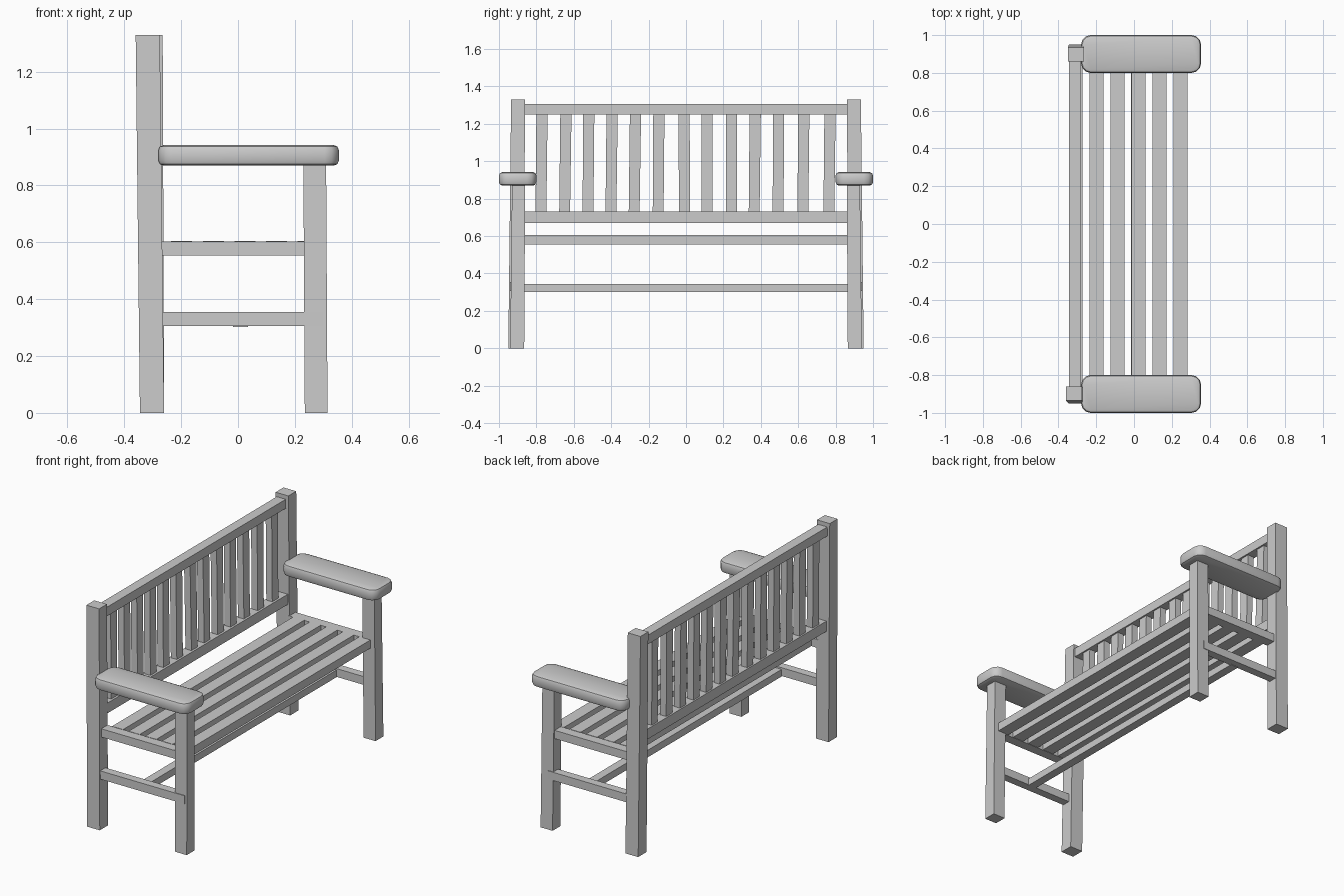
import bpy, bmesh, random

if "Cube" in bpy.data.objects:
    bpy.data.objects.remove(bpy.data.objects["Cube"])
random.seed(4)

def beam(name, bottom, top, z0, z1):
    """Box between two rectangles (x0, x1, y0, y1) at heights z0 and z1."""
    verts = []
    for (x0, x1, y0, y1), z in ((bottom, z0), (top, z1)):
        verts += [(x0, y0, z), (x1, y0, z), (x1, y1, z), (x0, y1, z)]
    faces = [(3, 2, 1, 0), (4, 5, 6, 7)]
    faces += [(i, (i + 1) % 4, (i + 1) % 4 + 4, i + 4) for i in range(4)]
    me = bpy.data.meshes.new(name)
    me.from_pydata(verts, [], faces)
    ob = bpy.data.objects.new(name, me)
    bpy.context.collection.objects.link(ob)
    return ob

def box(name, x0, x1, y0, y1, z0, z1):
    return beam(name, (x0, x1, y0, y1), (x0, x1, y0, y1), z0, z1)

def side(s, a, b):
    return (a, b) if s > 0 else (-b, -a)

def armrest(name, s):
    ob = box(name, -0.28, 0.355, *side(s, 0.80, 1.0), 0.87, 0.942)
    bm = bmesh.new()
    bm.from_mesh(ob.data)
    # rounded plan corners, then softened rims
    up = [e for e in bm.edges if abs(e.verts[0].co.z - e.verts[1].co.z) > 0.01]
    bmesh.ops.bevel(bm, geom=up, offset=0.05, segments=3, profile=0.5, affect='EDGES')
    rim = [e for e in bm.edges if abs(e.verts[0].co.z - e.verts[1].co.z) < 0.001]
    bmesh.ops.bevel(bm, geom=rim, offset=0.018, segments=2, profile=0.5, affect='EDGES')
    bm.to_mesh(ob.data)
    bm.free()
    bpy.ops.object.select_all(action='DESELECT')
    ob.select_set(True)
    bpy.context.view_layer.objects.active = ob
    bpy.ops.object.shade_smooth_by_angle()

for s, tag in ((-1, "near"), (1, "far")):
    # posts lean slightly
    xt = -0.36 if s < 0 else -0.35
    beam("back_post_" + tag, (-0.345, -0.26, *side(s, 0.87, 0.95)),
         (xt, xt + 0.085, *side(s, 0.86, 0.935)), 0, 1.33)
    beam("front_leg_" + tag, (0.235, 0.315, *side(s, 0.865, 0.94)),
         (0.23, 0.31, *side(s, 0.86, 0.93)), 0, 0.88)
    armrest("armrest_" + tag, s)
    # side rails
    box("seat_side_rail_" + tag, -0.28, 0.24, *side(s, 0.865, 0.925), 0.553, 0.603)
    box("lower_side_rail_" + tag, -0.27, 0.30 if s < 0 else 0.27,
        *side(s, 0.89, 0.94), 0.305, 0.355)

# lengthwise stretcher and back rails
box("lower_stretcher", -0.017, 0.035, -0.90, 0.90, 0.302, 0.345)
box("back_lower_rail", -0.335, -0.272, -0.87, 0.87, 0.67, 0.732)
box("back_top_rail", -0.343, -0.283, -0.87, 0.87, 1.25, 1.305)

# seat slats
for i in range(5):
    x = -0.198 + i * 0.111
    box(f"seat_slat_{i+1}", x - 0.037, x + 0.037, -0.868, 0.868, 0.555, 0.605)

# slightly uneven back slats
centres = [-.77, -.642, -.52, -.395, -.27, -.145, -.01, .113, .243, .37, .495, .63, .77]
for i, y in enumerate(centres):
    d = random.uniform(-0.008, 0.002)
    beam(f"back_slat_{i+1}", (-0.325, -0.285, y - 0.029 + d, y + 0.029 + d),
         (-0.333, -0.293, y - 0.03, y + 0.03), 0.72, 1.26)
